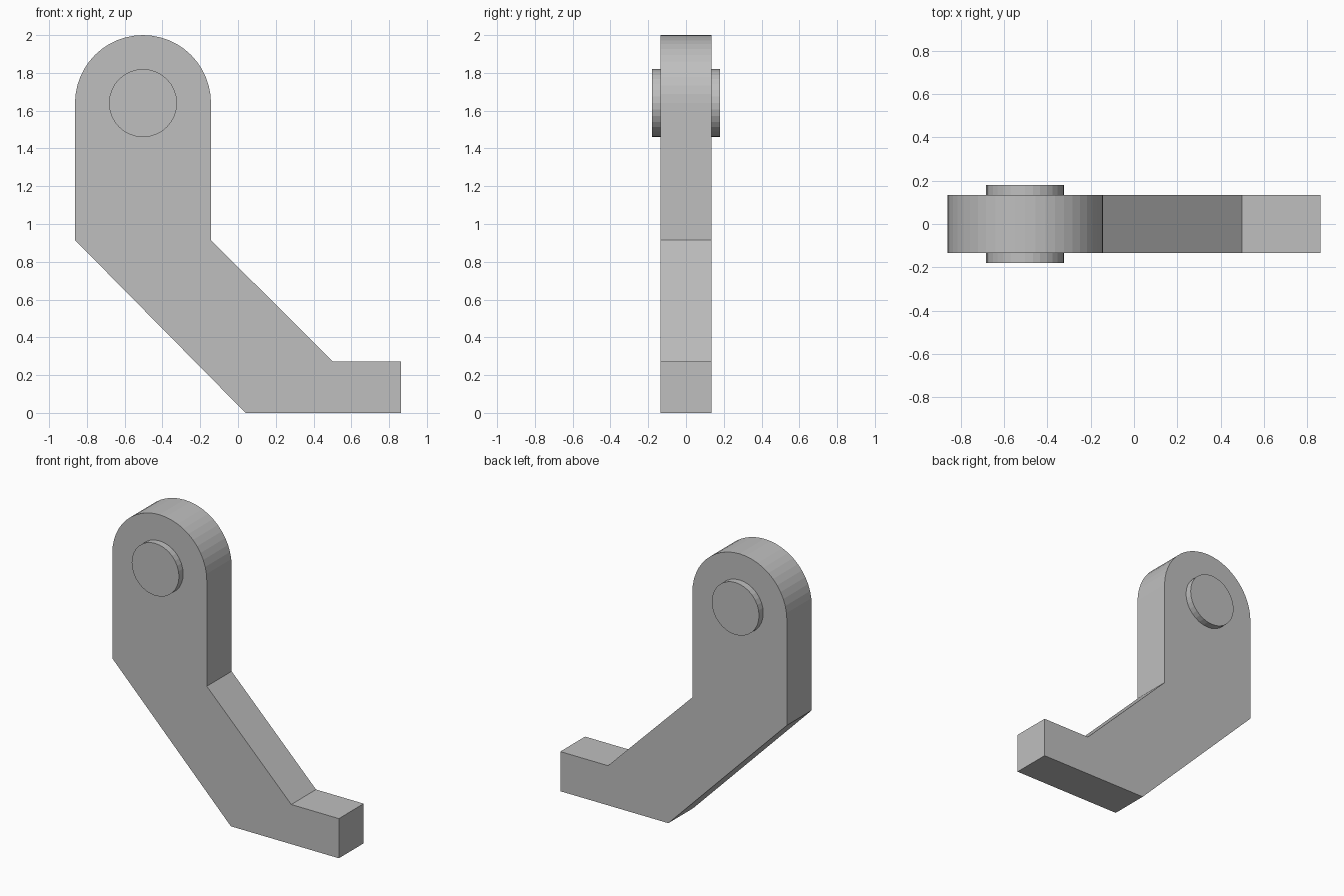
import bpy
import bmesh
from math import cos, sin, pi

cube = bpy.data.objects.get("Cube")
if cube:
    bpy.data.objects.remove(cube, do_unlink=True)

# Single flat grey
grey = bpy.data.materials.new("light grey")
grey.use_nodes = True
colour = (0.52, 0.52, 0.52, 1)
grey.diffuse_color = colour
grey.node_tree.nodes["Principled BSDF"].inputs["Base Color"].default_value = colour


def arc(cx, cz, radius, start, end, steps):
    """Points along an arc in the x-z plane, both ends included."""
    angles = [start + (end - start) * i / steps for i in range(steps + 1)]
    return [(cx + radius * cos(a), cz + radius * sin(a)) for a in angles]


def extrude_profile(name, profile, half_depth):
    """Flat-shaded solid from an x-z outline, centred on y = 0."""
    bm = bmesh.new()
    face = bm.faces.new([bm.verts.new((x, -half_depth, z)) for x, z in profile])
    result = bmesh.ops.extrude_face_region(bm, geom=[face], use_keep_orig=True)
    moved = [v for v in result["geom"] if isinstance(v, bmesh.types.BMVert)]
    bmesh.ops.translate(bm, verts=moved, vec=(0, 2 * half_depth, 0))
    bmesh.ops.recalc_face_normals(bm, faces=bm.faces)
    mesh = bpy.data.meshes.new(name)
    bm.to_mesh(mesh)
    bm.free()
    mesh.materials.append(grey)
    obj = bpy.data.objects.new(name, mesh)
    bpy.context.collection.objects.link(obj)
    return obj


pivot_x, pivot_z, radius = -0.503, 1.64, 0.36

# Lever: foot, sloping leg and upright with a rounded head
foot_and_leg = [(-0.863, 0.915), (0.04, 0), (0.863, 0), (0.863, 0.273),
                (0.5, 0.273), (-0.143, 0.915)]
head = arc(pivot_x, pivot_z, radius, 0, pi, 24)
extrude_profile("lever_arm", foot_and_leg + head, 0.135)

# Pin through the head, standing proud on both sides
pin = arc(pivot_x, pivot_z, radius / 2, 0, 2 * pi, 32)[:-1]
extrude_profile("pivot_pin", pin, 0.181)
